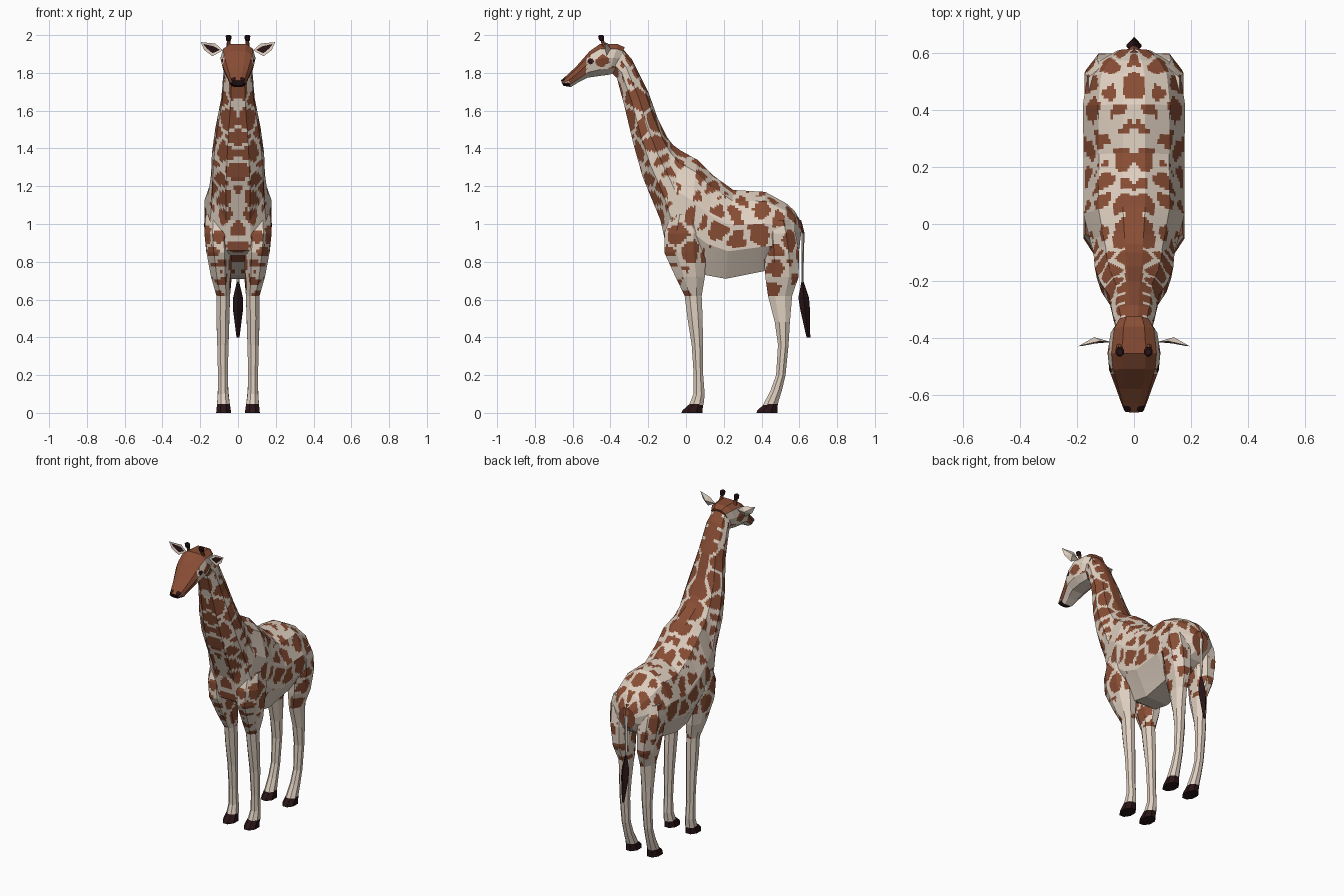
import bpy, bmesh, math
from mathutils import Vector, noise


def make_mat(name, col):
    m = bpy.data.materials.new(name)
    m.diffuse_color = (*col, 1)
    return m


MATS = [make_mat("cream hide", (0.74, 0.63, 0.53)),
        make_mat("brown patch", (0.25, 0.075, 0.035)),
        make_mat("dark hoof", (0.022, 0.007, 0.008))]
CREAM, BROWN, DARK = 0, 1, 2


def spots(c, gap=0.19):
    """Mirrored cell pattern: brown patches divided by cream lines."""
    p = Vector((abs(c.x) + 0.01, c.y, c.z * 0.95)) * 9.5
    p += noise.noise_vector(p * 1.7) * 0.12
    d = noise.voronoi(p)[0]
    return BROWN if d[1] - d[0] > gap else CREAM


def finish(bm, name, rule):
    bmesh.ops.recalc_face_normals(bm, faces=bm.faces)
    bm.normal_update()
    for f in bm.faces:
        f.material_index = rule(f.calc_center_median(), f.normal)
    me = bpy.data.meshes.new(name)
    bm.to_mesh(me)
    bm.free()
    for m in MATS:
        me.materials.append(m)
    ob = bpy.data.objects.new(name, me)
    bpy.context.collection.objects.link(ob)
    return ob


def loft(name, rings, rule, cuts=0):
    bm = bmesh.new()
    vs = [[bm.verts.new(p) for p in r] for r in rings]
    n = len(vs[0])
    for a, b in zip(vs, vs[1:]):
        for i in range(n):
            j = (i + 1) % n
            bm.faces.new((a[i], a[j], b[j], b[i]))
    bm.faces.new(vs[0])
    bm.faces.new(vs[-1])
    if cuts:
        bmesh.ops.subdivide_edges(bm, edges=bm.edges[:], cuts=cuts, use_grid_fill=True)
    return finish(bm, name, rule)


def section(ty, tz, by, bz, hw, shape):
    """Cross-section between a top point and a bottom point."""
    half = [(fx * hw, by + (ty - by) * t, bz + (tz - bz) * t) for fx, t in shape]
    return half + [(-x, y, z) for x, y, z in reversed(half)]


# Body and neck: top y, top z, bottom y, bottom z, half width
body_shape = [(0.22, 1), (0.7, 0.88), (1, 0.6), (0.95, 0.31), (0.45, 0)]
body_stations = [
    (0.615, 1.00, 0.60, 0.87, 0.06), (0.575, 1.07, 0.565, 0.83, 0.125),
    (0.53, 1.11, 0.50, 0.79, 0.165), (0.42, 1.17, 0.41, 0.75, 0.18),
    (0.25, 1.18, 0.21, 0.71, 0.177), (0.14, 1.26, 0.10, 0.73, 0.177),
    (0.06, 1.34, 0.0, 0.80, 0.178), (-0.03, 1.39, -0.10, 0.86, 0.155),
    (-0.07, 1.42, -0.135, 1.02, 0.143), (-0.10, 1.46, -0.23, 1.25, 0.138),
    (-0.15, 1.56, -0.28, 1.43, 0.12), (-0.20, 1.70, -0.325, 1.62, 0.088),
    (-0.285, 1.87, -0.365, 1.77, 0.075), (-0.345, 1.94, -0.41, 1.82, 0.06)]


def body_rule(c, n):
    if abs(c.x) < 0.03 and n.y > 0.2 and c.y < 0.08 and c.z > 1.3:
        return BROWN                      # mane strip
    if 0.10 < c.y < 0.42 and c.z < 0.878:
        return CREAM                      # plain belly
    return spots(c, 0.15 if c.z > 1.4 else 0.19)


loft("body_and_neck", [section(*s, body_shape) for s in body_stations], body_rule, 9)

# Head
head_shape = [(0.45, 1), (0.85, 0.85), (1, 0.55), (0.85, 0.2), (0.45, 0)]
head_stations = [
    (-0.325, 1.935, -0.375, 1.80, 0.06), (-0.36, 1.952, -0.41, 1.79, 0.082),
    (-0.455, 1.953, -0.45, 1.785, 0.093), (-0.51, 1.915, -0.52, 1.775, 0.087),
    (-0.58, 1.835, -0.57, 1.75, 0.064), (-0.63, 1.788, -0.61, 1.725, 0.048),
    (-0.662, 1.76, -0.65, 1.732, 0.034)]


def head_rule(c, n):
    p = Vector((abs(c.x), c.y, c.z))
    if (p - Vector((0.084, -0.505, 1.862))).length < 0.016:
        return DARK                       # eye
    if (p - Vector((0.025, -0.65, 1.768))).length < 0.015:
        return DARK                       # nostril
    if c.y < -0.615 and c.z < 1.748:
        return DARK                       # lips
    if n.z < -0.35:
        return CREAM
    if n.z > 0.4 or c.y < -0.53:
        return BROWN
    return spots(c, 0.16)


loft("head", [section(*s, head_shape) for s in head_stations], head_rule, 8)


# Legs: x, y, z, half width, half depth
def leg_ring(side, x, y, z, rx, ry):
    k = 1 / math.cos(math.pi / 8)
    return [(side * (x + rx * k * math.cos((i + 0.5) * math.pi / 4)),
             y + ry * k * math.sin((i + 0.5) * math.pi / 4), z) for i in range(8)]


front_leg = [(0.10, 0.0, 1.05, 0.07, 0.08), (0.105, -0.005, 0.95, 0.073, 0.11),
             (0.10, -0.005, 0.85, 0.067, 0.11), (0.09, 0.022, 0.72, 0.053, 0.078),
             (0.078, 0.038, 0.62, 0.036, 0.045)]
front_shin = [(0.078, 0.038, 0.62, 0.036, 0.045), (0.08, 0.048, 0.5, 0.034, 0.04),
              (0.08, 0.06, 0.36, 0.03, 0.03), (0.08, 0.066, 0.2, 0.026, 0.025),
              (0.079, 0.069, 0.1, 0.028, 0.03), (0.077, 0.055, 0.042, 0.034, 0.038)]
back_leg = [(0.09, 0.49, 1.02, 0.07, 0.06), (0.10, 0.495, 0.95, 0.074, 0.085),
            (0.095, 0.505, 0.85, 0.072, 0.094), (0.088, 0.508, 0.72, 0.055, 0.088),
            (0.078, 0.498, 0.62, 0.036, 0.064)]
back_shin = [(0.078, 0.498, 0.62, 0.036, 0.064), (0.08, 0.51, 0.48, 0.034, 0.04),
             (0.08, 0.515, 0.36, 0.03, 0.028), (0.08, 0.502, 0.2, 0.026, 0.025),
             (0.079, 0.478, 0.12, 0.028, 0.03), (0.077, 0.446, 0.042, 0.034, 0.038)]

for side, word in ((1, "right"), (-1, "left")):
    for name, thigh, shin, hy in (("front", front_leg, front_shin, 0.032),
                                  ("back", back_leg, back_shin, 0.428)):
        loft(f"{name}_{word}_upper_leg", [leg_ring(side, *s) for s in thigh],
             lambda c, n: CREAM if c.z < 0.625 else spots(c), 6)
        loft(f"{name}_{word}_lower_leg", [leg_ring(side, *s) for s in shin],
             lambda c, n: CREAM)
        # Hoof, sloping down toward the toe
        loft(f"{name}_{word}_hoof",
             [leg_ring(side, 0.076, hy, 0.0, 0.04, 0.056),
              leg_ring(side, 0.076, hy + 0.003, 0.014, 0.038, 0.053),
              leg_ring(side, 0.077, hy + 0.022, 0.046, 0.034, 0.036)],
             lambda c, n: DARK)

    # Ear: cupped leaf with a dark inset on the front
    bm = bmesh.new()
    outline = [(0.08, -0.415, 1.92), (0.12, -0.412, 1.955), (0.197, -0.43, 1.963),
               (0.178, -0.428, 1.92), (0.135, -0.42, 1.888)]
    rim = [bm.verts.new((side * x, y, z)) for x, y, z in outline]
    back = bm.verts.new((side * 0.14, -0.398, 1.927))
    front = bm.faces.new(rim)
    for i in range(5):
        bm.faces.new((rim[i], back, rim[(i + 1) % 5]))
    bmesh.ops.recalc_face_normals(bm, faces=bm.faces)
    bmesh.ops.inset_individual(bm, faces=[front], thickness=0.016, depth=-0.002)
    finish(bm, f"{word}_ear", lambda c, n: CREAM)
    me = bpy.data.objects[f"{word}_ear"].data
    inner = max((p for p in me.polygons if len(p.vertices) == 5), key=lambda p: p.area)
    inner.material_index = DARK

    # Horn: brown stalk with a wider dark tip
    horn = [(-0.43, 1.935, 0.012), (-0.442, 1.968, 0.009), (-0.447, 1.975, 0.014),
            (-0.45, 1.994, 0.015), (-0.45, 2.0, 0.010)]
    loft(f"{word}_horn", [leg_ring(side, 0.05, y, z, r, r) for y, z, r in horn],
         lambda c, n: DARK if c.z > 1.968 else BROWN)


# Tail stem and tassel
def tail_ring(y, z, rx, ry):
    return [(rx, y, z), (0, y + ry, z), (-rx, y, z), (0, y - ry, z)]


loft("tail_stem", [tail_ring(*s) for s in [
    (0.60, 1.02, 0.022, 0.01), (0.62, 0.95, 0.016, 0.008), (0.618, 0.85, 0.01, 0.006),
    (0.617, 0.68, 0.008, 0.005)]], lambda c, n: BROWN if c.z > 0.96 else CREAM)
loft("tail_tassel", [tail_ring(*s) for s in [
    (0.617, 0.695, 0.006, 0.006), (0.623, 0.61, 0.026, 0.028), (0.63, 0.55, 0.027, 0.026),
    (0.648, 0.40, 0.008, 0.010)]], lambda c, n: DARK)
